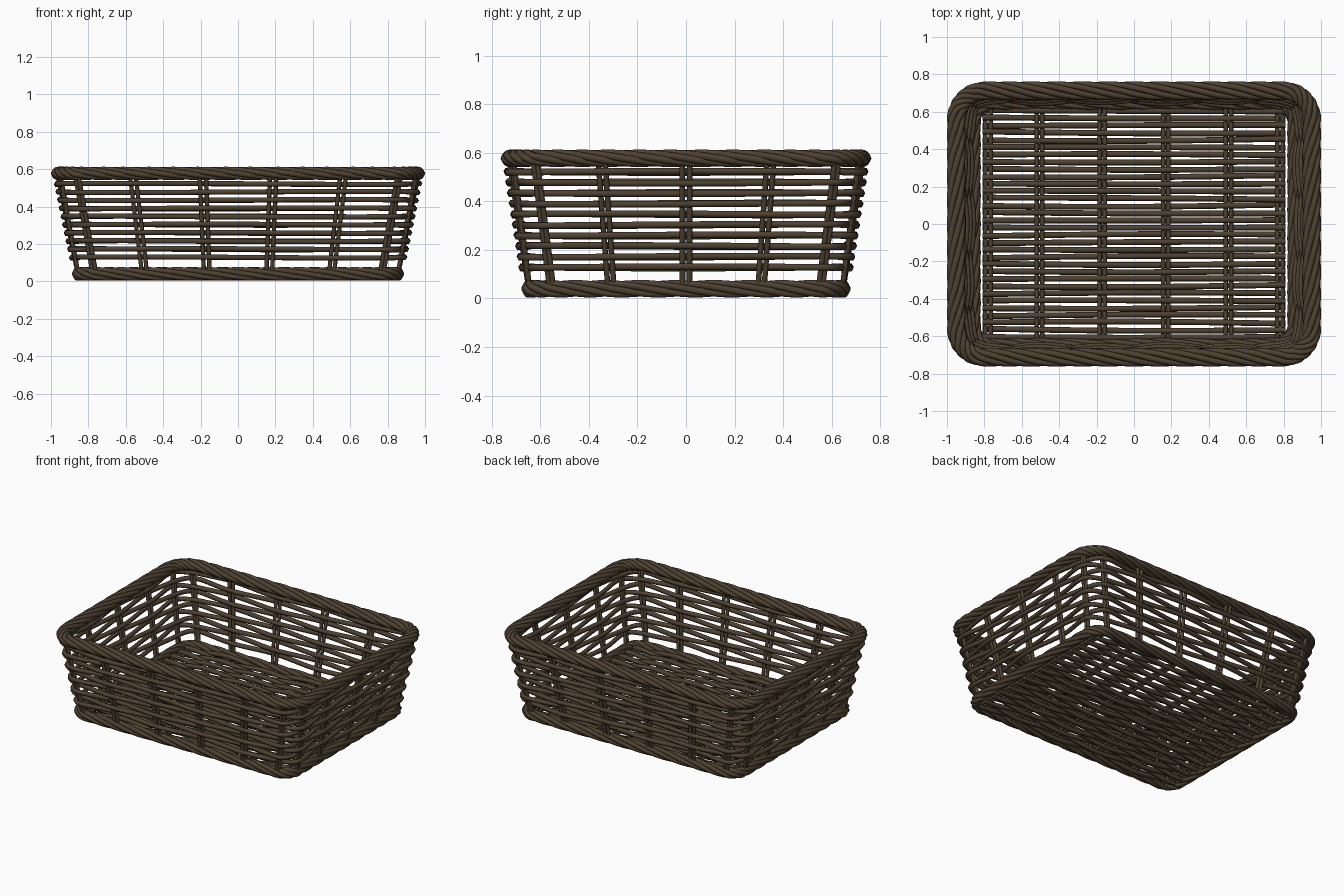
import bpy
import random
from math import cos, sin, pi
from mathutils import Vector

random.seed(4)
cube = bpy.data.objects.get("Cube")
if cube:
    bpy.data.objects.remove(cube)

wicker = bpy.data.materials.new("dark_brown_wicker")
wicker.use_nodes = True
COLOUR = (0.075, 0.053, 0.031, 1)
wicker.diffuse_color = COLOUR
wicker.node_tree.nodes["Principled BSDF"].inputs["Base Color"].default_value = COLOUR

STAKES = 22          # upright pairs around the basket
QUARTER = STAKES / 4


def wall(p, z, out=0.0):
    """Point on the sloping rounded wall; p counts uprights around it."""
    hx, hy, r = 0.848 + 0.205 * z, 0.64 + 0.154 * z, 0.1 + 0.12 * z
    p %= STAKES
    sx = -1 if QUARTER < p < 3 * QUARTER else 1
    sy = -1 if p > 2 * QUARTER else 1
    q = p % (2 * QUARTER)
    q = min(q, 2 * QUARTER - q)
    # arc length of each upright within one quarter
    arc = r * pi / 2
    total = hx + hy - 2 * r + arc
    lengths = [0, 0.48 * hy, 0.86 * hy, total - 0.9 * hx,
               total - 0.585 * hx, total - 0.195 * hx, total]
    i = min(int(q), 5)
    t = (q - i) / (0.5 if i == 5 else 1)
    s = lengths[i] + (lengths[i + 1] - lengths[i]) * t
    if s < hy - r:
        x, y, a = hx, s, 0
    elif s < hy - r + arc:
        a = (s - hy + r) / r
        x, y = hx - r + r * cos(a), hy - r + r * sin(a)
    else:
        x, y, a = total - s, hy, pi / 2
    return Vector((sx * (x + out * cos(a)), sy * (y + out * sin(a)), z))


def rods(name, paths, radius, closed=False):
    """Round rods along the given paths, joined in one mesh."""
    curve = bpy.data.curves.new(name, 'CURVE')
    curve.dimensions = '3D'
    curve.bevel_depth = radius
    curve.bevel_resolution = 1
    curve.use_fill_caps = True
    curve.twist_mode = 'Z_UP'
    for path in paths:
        spline = curve.splines.new('POLY')
        spline.points.add(len(path) - 1)
        for point, co in zip(spline.points, path):
            point.co = (*co, 1)
        spline.use_cyclic_u = closed
        spline.use_smooth = True
    obj = bpy.data.objects.new(name, curve)
    bpy.context.collection.objects.link(obj)
    curve.materials.append(wicker)
    bpy.ops.object.select_all(action='DESELECT')
    obj.select_set(True)
    bpy.context.view_layer.objects.active = obj
    bpy.ops.object.convert(target='MESH')
    return obj


def twisted_rim(name, z, out, width, height, radius, strands, turns):
    """Rope of strands winding around the basket edge."""
    steps = STAKES * 12
    paths = []
    for j in range(strands):
        path = []
        for i in range(steps):
            a = 2 * pi * (j / strands - turns * i / steps)
            point = wall(i * STAKES / steps, z, out + (width - radius) * cos(a))
            point.z += (height - radius) * sin(a)
            path.append(point)
        paths.append(path)
    rods(name, paths, radius, closed=True)


# Rims
twisted_rim("top_rim", 0.577, -0.016, 0.05, 0.038, 0.017, 6, 10)
twisted_rim("bottom_rim", 0.04, -0.003, 0.034, 0.038, 0.016, 5, 9)

# Paired uprights
uprights = []
for k in range(STAKES):
    for side in (-0.045, 0.045):
        uprights.append([wall(k + side, z) for z in (0.03, 0.2, 0.4, 0.57)])
rods("wall_uprights", uprights, 0.012)

# Woven wall rows, passing in front of and behind the uprights
rows = []
for row in range(10):
    z = 0.128 + 0.0437 * row
    sign = (-1) ** row
    drift = random.uniform(0, 2 * pi)
    path = []
    for i in range(STAKES * 10):
        p = i / 10
        dz = 0.003 * sin(6 * pi * p / STAKES + drift)
        path.append(wall(p, z + dz, sign * 0.015 * cos(pi * p)))
    rows.append(path)
rods("wall_weave", rows, 0.0155, closed=True)

# Paired floor spars
spar_x = [-0.78, -0.505, -0.17, 0.17, 0.505, 0.78]
spars = [[Vector((x + d, y, 0.036)) for y in (-0.64, 0, 0.64)]
         for x in spar_x for d in (-0.014, 0.014)]
rods("floor_spars", spars, 0.012)


def floor_phase(x):
    """Number of spars passed at x, as a fraction."""
    for i in range(5):
        if x <= spar_x[i + 1] or i == 4:
            return i + (x - spar_x[i]) / (spar_x[i + 1] - spar_x[i])


# Woven floor rods
weave = []
count = 32
for n in range(count):
    y = -0.605 + 1.21 * n / (count - 1)
    tilt = random.uniform(-0.007, 0.007)
    bend = random.uniform(-0.006, 0.006)
    path = []
    for i in range(49):
        x = -0.81 + 1.62 * i / 48
        z = 0.036 + (-1) ** n * 0.014 * cos(pi * floor_phase(x))
        path.append(Vector((x, y + tilt * x + bend * cos(2.5 * x), z)))
    weave.append(path)
rods("floor_weave", weave, 0.0155)
